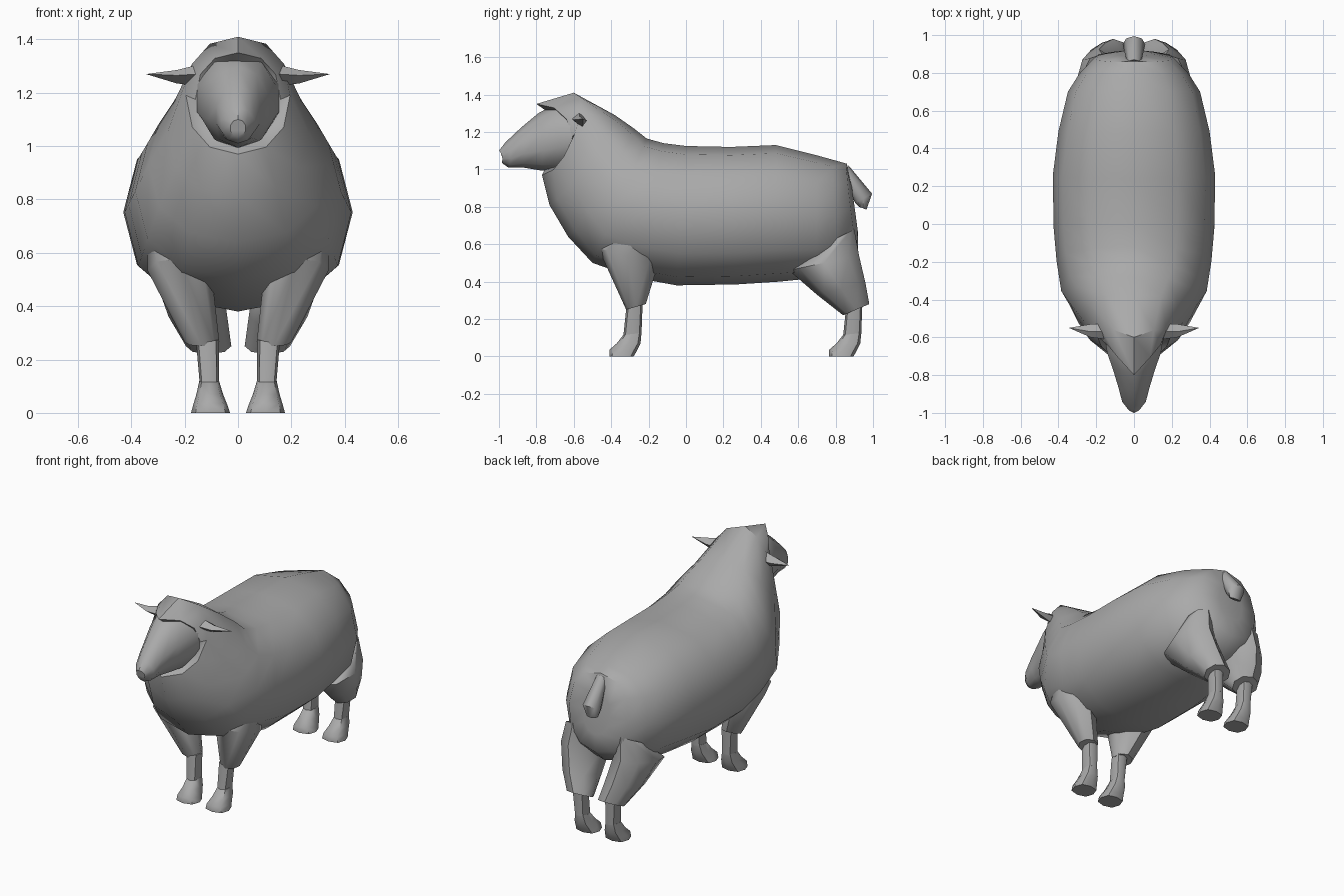
import bpy, bmesh, math
from mathutils import Vector

if "Cube" in bpy.data.objects:
    bpy.data.objects.remove(bpy.data.objects["Cube"])

wool = bpy.data.materials.new("plain_grey")
wool.diffuse_color = (0.4, 0.4, 0.4, 1)
wool.use_nodes = True
wool.node_tree.nodes["Principled BSDF"].inputs["Base Color"].default_value = wool.diffuse_color


def finish(bm, name, mirror=False, angle=35):
    bmesh.ops.recalc_face_normals(bm, faces=bm.faces)
    me = bpy.data.meshes.new(name)
    bm.to_mesh(me)
    bm.free()
    me.materials.append(wool)
    ob = bpy.data.objects.new(name, me)
    bpy.context.collection.objects.link(ob)
    if mirror:
        ob.modifiers.new("mirror", 'MIRROR')
    bpy.ops.object.select_all(action='DESELECT')
    ob.select_set(True)
    bpy.context.view_layer.objects.active = ob
    bpy.ops.object.shade_smooth_by_angle(angle=math.radians(angle))
    return ob


def loft(name, rings, n=8, power=2.0, mirror=False, angle=50):
    """Each ring: (y, z) of one end, (y, z) of the other, centre x, half width, backward sweep of the sides."""
    bm = bmesh.new()
    loops = []
    for a, b, cx, w, sweep in rings:
        a, b = Vector((0, *a)), Vector((0, *b))
        loop = []
        for i in range(n):
            t = 2 * math.pi * i / n
            c, s = math.cos(t), math.sin(t)
            u = math.copysign(abs(c) ** (2 / power), c)
            v = math.copysign(abs(s) ** (2 / power), s)
            p = (a + b) / 2 + (a - b) / 2 * u
            loop.append(bm.verts.new((cx + w * v, p.y + sweep * abs(v), p.z)))
        loops.append(loop)
    for p, q in zip(loops, loops[1:]):
        for i in range(n):
            j = (i + 1) % n
            bm.faces.new((p[i], p[j], q[j], q[i]))
    bm.faces.new(loops[0])
    bm.faces.new(loops[-1])
    return finish(bm, name, mirror, angle)


# Woolly body, neck and crown, from rump to forehead; the last ring closes it inside the face
loft("woolly_body", [
    ((.885, .92), (.92, .66), 0, .09, 0),
    ((.86, 1.03), (.92, .55), 0, .21, -.01),
    ((.79, 1.05), (.82, .46), 0, .29, -.01),
    ((.70, 1.075), (.70, .42), 0, .35, 0),
    ((.48, 1.13), (.50, .40), 0, .40, 0),
    ((.24, 1.12), (.27, .385), 0, .43, 0),
    ((.0, 1.125), (-.05, .38), 0, .425, 0),
    ((-.12, 1.14), (-.27, .42), 0, .41, 0),
    ((-.21, 1.165), (-.50, .50), 0, .385, 0),
    ((-.28, 1.22), (-.63, .64), 0, .335, .03),
    ((-.38, 1.29), (-.73, .81), 0, .265, .04),
    ((-.60, 1.41), (-.77, .97), 0, .195, .09),
    ((-.80, 1.35), (-.755, 1.0), 0, .16, .17),
    ((-.60, 1.21), (-.60, 1.18), 0, .01, 0),
], n=12, power=2.25)

# Bare face and muzzle
loft("face", [
    ((-.55, 1.36), (-.57, 1.02), 0, .17, 0),
    ((-.70, 1.35), (-.70, .99), 0, .15, .02),
    ((-.79, 1.30), (-.78, .995), 0, .118, .02),
    ((-.88, 1.225), (-.87, 1.01), 0, .086, .01),
    ((-.965, 1.145), (-.95, 1.01), 0, .066, .02),
    ((-1.0, 1.10), (-.985, 1.035), 0, .03, .01),
], n=10)

# Pointed ears
bm = bmesh.new()
base = [bm.verts.new(p) for p in ((.15, -.61, 1.27), (.15, -.57, 1.305),
                                  (.15, -.53, 1.26), (.15, -.56, 1.225))]
mid = [bm.verts.new(p) for p in ((.23, -.60, 1.265), (.23, -.57, 1.285),
                                 (.23, -.53, 1.26), (.23, -.55, 1.235))]
tip = bm.verts.new((.345, -.55, 1.27))
for i in range(4):
    j = (i + 1) % 4
    bm.faces.new((base[i], base[j], mid[j], mid[i]))
    bm.faces.new((mid[i], mid[j], tip))
bm.faces.new(base)
finish(bm, "ear", True)

# Upper legs
loft("front_thigh", [
    ((-.22, .68), (-.34, .68), .29, .05, 0),
    ((-.15, .49), (-.47, .58), .22, .12, 0),
    ((-.215, .28), (-.32, .25), .135, .065, 0),
], mirror=True)
loft("hind_thigh", [
    ((.90, .68), (.74, .60), .17, .09, 0),
    ((.925, .54), (.55, .46), .185, .125, 0),
    ((.96, .39), (.70, .33), .15, .11, 0),
    ((.98, .28), (.84, .22), .11, .085, 0),
], mirror=True)

# Lower legs and hooves, hind pair set further back
for name, dy in (("front", 0), ("hind", 1.175)):
    loft(name + "_shin", [
        ((-.232 + dy, .28), (-.318 + dy, .27), .115, .043, 0),
        ((-.238 + dy, .12), (-.335 + dy, .11), .108, .036, 0),
    ], power=2.6, mirror=True)
    loft(name + "_hoof", [
        ((-.238 + dy, .125), (-.335 + dy, .115), .108, .037, 0),
        ((-.243 + dy, .07), (-.37 + dy, .07), .106, .05, 0),
        ((-.265 + dy, .025), (-.41 + dy, .035), .104, .064, 0),
        ((-.28 + dy, 0), (-.41 + dy, 0), .103, .073, 0),
    ], power=2.6, mirror=True)

# Hanging tail
loft("tail", [
    ((.87, 1.02), (.83, .96), 0, .035, 0),
    ((.995, .87), (.905, .82), 0, .06, 0),
    ((.965, .785), (.925, .80), 0, .04, 0),
])
